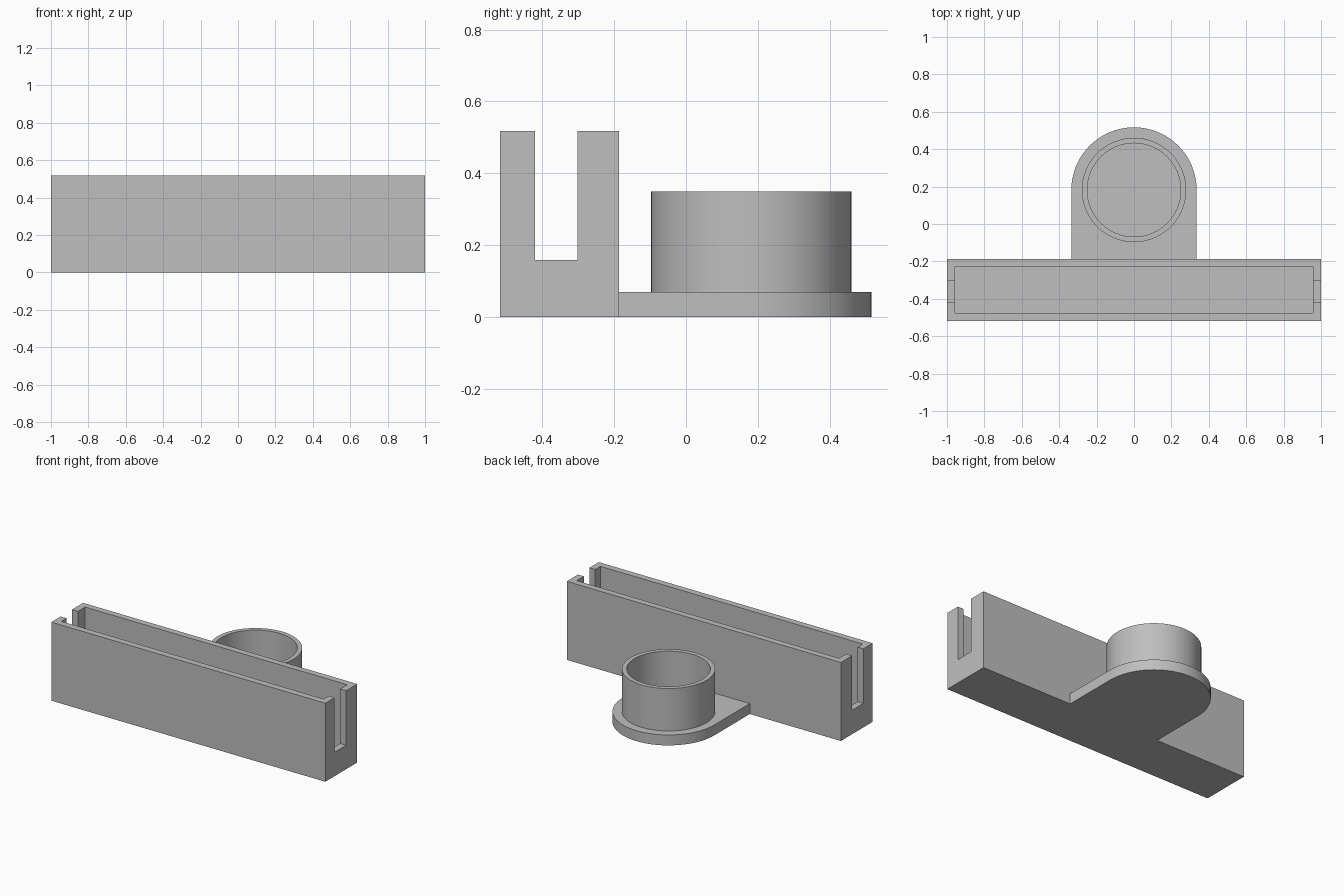
import bpy
import bmesh
import math

if "Cube" in bpy.data.objects:
    bpy.data.objects.remove(bpy.data.objects["Cube"], do_unlink=True)

grey = bpy.data.materials.new("plain grey")
grey.use_nodes = True
colour = (0.52, 0.52, 0.52, 1)
grey.diffuse_color = colour
grey.node_tree.nodes["Principled BSDF"].inputs["Base Color"].default_value = colour


def finish(name, bm):
    """Turn a bmesh into a named grey object."""
    bmesh.ops.recalc_face_normals(bm, faces=bm.faces)
    mesh = bpy.data.meshes.new(name)
    bm.to_mesh(mesh)
    bm.free()
    mesh.materials.append(grey)
    obj = bpy.data.objects.new(name, mesh)
    bpy.context.collection.objects.link(obj)
    return obj


def activate(obj):
    bpy.ops.object.select_all(action="DESELECT")
    obj.select_set(True)
    bpy.context.view_layer.objects.active = obj


def box(name, low, high):
    bm = bmesh.new()
    bmesh.ops.create_cube(bm, size=1)
    for v in bm.verts:
        v.co = [lo + (c + 0.5) * (hi - lo) for c, lo, hi in zip(v.co, low, high)]
    return finish(name, bm)


def cut(obj, cutter):
    cutter.hide_render = True
    mod = obj.modifiers.new("cut", "BOOLEAN")
    mod.operation = "DIFFERENCE"
    mod.solver = "EXACT"
    mod.object = cutter
    activate(obj)
    bpy.ops.object.modifier_apply(modifier=mod.name)
    bpy.data.objects.remove(cutter, do_unlink=True)


def smooth(obj):
    activate(obj)
    bpy.ops.object.shade_smooth_by_angle(angle=math.radians(30))


CENTRE_Y = 0.182
PLATE_R = 0.335
PLATE_TOP = 0.069

# Long open tray with a slot in each end wall
tray = box("tray", (-1, -0.518, 0), (1, -0.186, 0.518))
cut(tray, box("cavity_cutter", (-0.957, -0.475, PLATE_TOP), (0.957, -0.228, 0.7)))
cut(tray, box("slot_cutter", (-1.2, -0.421, 0.158), (1.2, -0.302, 0.7)))

# Base plate with a half-round back end
bm = bmesh.new()
outline = [(PLATE_R, -0.186)]
steps = 32
for i in range(steps + 1):
    a = math.pi * i / steps
    outline.append((PLATE_R * math.cos(a), CENTRE_Y + PLATE_R * math.sin(a)))
outline.append((-PLATE_R, -0.186))
face = bm.faces.new([bm.verts.new((x, y, 0)) for x, y in outline])
top = bmesh.ops.extrude_face_region(bm, geom=[face])["geom"]
bmesh.ops.translate(bm, vec=(0, 0, PLATE_TOP),
                    verts=[g for g in top if isinstance(g, bmesh.types.BMVert)])
smooth(finish("base_plate", bm))

# Round cup wall standing on the plate
bm = bmesh.new()
profile = [(0.279, PLATE_TOP), (0.279, 0.349), (0.25, 0.349), (0.25, PLATE_TOP)]
sides = 64
rings = []
for i in range(sides):
    a = math.tau * i / sides
    rings.append([bm.verts.new((r * math.cos(a), CENTRE_Y + r * math.sin(a), z))
                  for r, z in profile])
for i in range(sides):
    here, after = rings[i], rings[(i + 1) % sides]
    for j in range(len(profile)):
        k = (j + 1) % len(profile)
        bm.faces.new((here[j], after[j], after[k], here[k]))
smooth(finish("cup_wall", bm))
